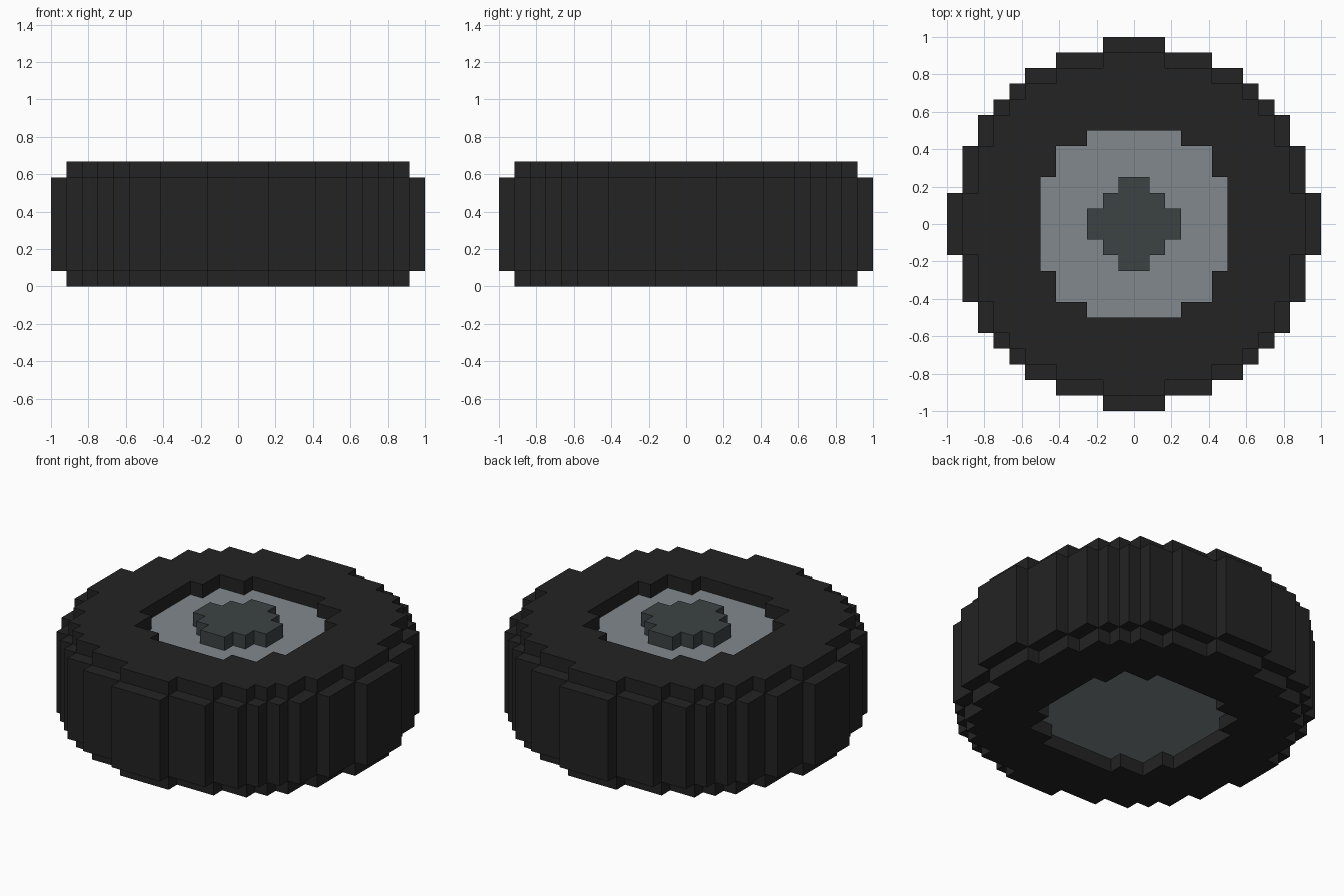
import bpy, bmesh

if "Cube" in bpy.data.objects:
    bpy.data.objects.remove(bpy.data.objects["Cube"])

U = 1 / 12  # one block of the grid

# half-width of each row of blocks, from the centre row outwards
TYRE = [12, 12, 11, 11, 11, 10, 10, 9, 8, 7, 5, 2]
SHOULDER = [11, 11, 10, 10, 10, 9, 9, 8, 7, 5, 2]
RIM = [6, 6, 6, 5, 5, 3]
HUB = [3, 2, 1]


def material(name, rgb):
    m = bpy.data.materials.new(name)
    lin = [((c / 255 + 0.055) / 1.055) ** 2.4 for c in rgb]
    m.diffuse_color = (*lin, 1)
    m.use_nodes = True
    m.node_tree.nodes["Principled BSDF"].inputs["Base Color"].default_value = m.diffuse_color
    return m


def disc(rows):
    """Set of block cells of a stepped round disc."""
    return {(x, y) for r, w in enumerate(rows)
            for y in (r, -r - 1) for x in range(-w, w)}


def build(name, layers, mat):
    """Skin stacked layers (z0, z1, cells) with their outward block faces."""
    bm = bmesh.new()
    below = {z1: c for z0, z1, c in layers}
    above = {z0: c for z0, z1, c in layers}

    def quad(pts):
        bm.faces.new([bm.verts.new((x * U, y * U, z * U)) for x, y, z in pts])

    for z0, z1, cells in layers:
        for x, y in cells:
            a, b, c, d = (x, y), (x + 1, y), (x + 1, y + 1), (x, y + 1)
            if (x, y) not in above.get(z1, ()):
                quad([(*p, z1) for p in (a, b, c, d)])
            if (x, y) not in below.get(z0, ()):
                quad([(*p, z0) for p in (d, c, b, a)])
            for p, q, n in ((a, b, (x, y - 1)), (b, c, (x + 1, y)),
                            (c, d, (x, y + 1)), (d, a, (x - 1, y))):
                if n not in cells:
                    quad([(*p, z0), (*q, z0), (*q, z1), (*p, z1)])
    bmesh.ops.remove_doubles(bm, verts=bm.verts, dist=1e-4)
    me = bpy.data.meshes.new(name)
    bm.to_mesh(me)
    bm.free()
    me.materials.append(mat)
    ob = bpy.data.objects.new(name, me)
    bpy.context.collection.objects.link(ob)
    return ob


rubber = material("black rubber", (35, 35, 35))
steel = material("grey steel", (129, 137, 140))
dark = material("dark grey", (60, 66, 66))

# tyre: full-width tread between two stepped-in shoulders, open in the middle
hole = disc(RIM)
tread, shoulder = disc(TYRE) - hole, disc(SHOULDER) - hole
build("tyre", [(0, 1, shoulder), (1, 7, tread), (7, 8, shoulder)], rubber)

# rim plate recessed one block on both sides
build("rim", [(1, 7, hole)], steel)

# hub cap, raised on the top side only
build("hub", [(7, 8, disc(HUB))], dark)
